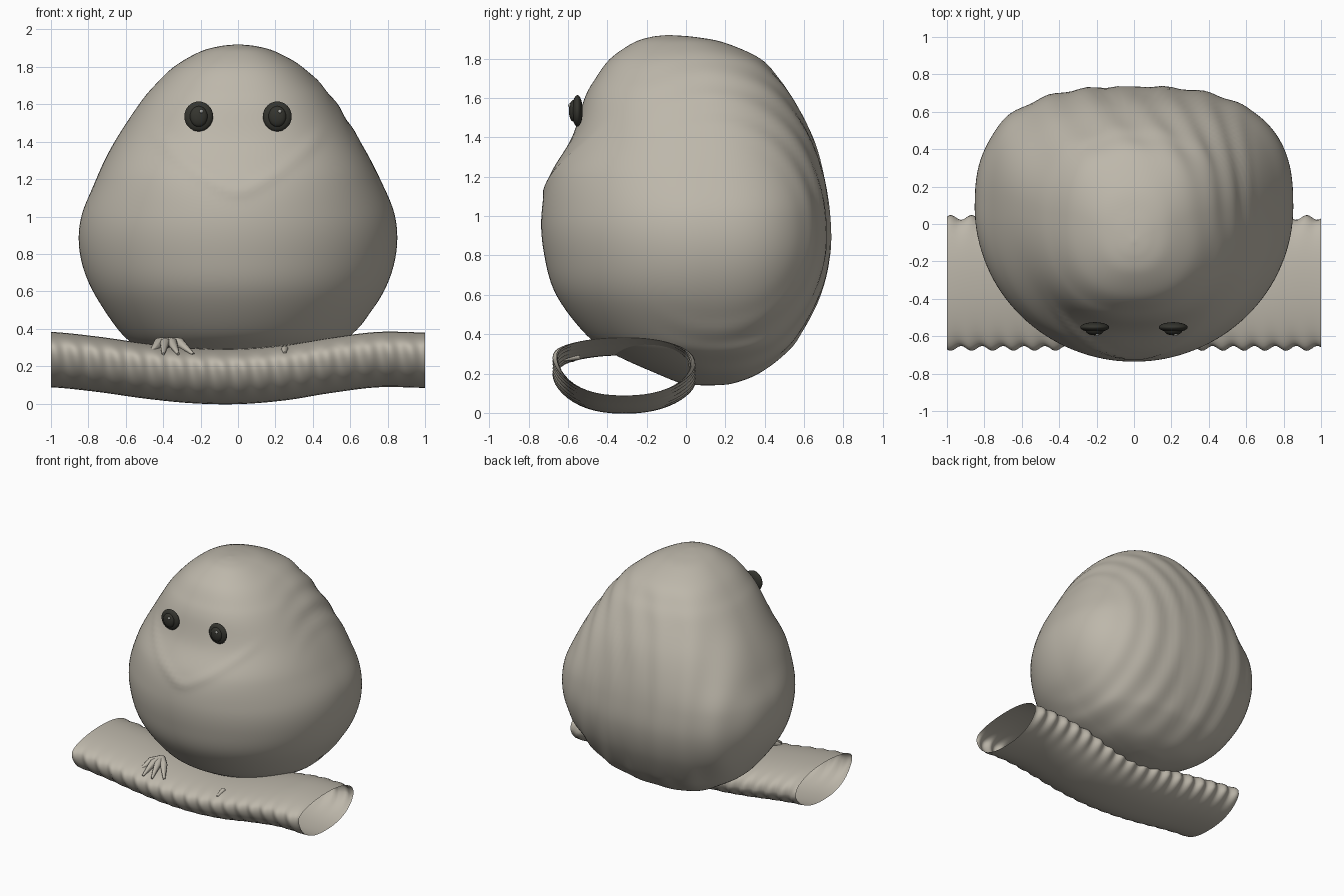
import bpy, bmesh, math
from mathutils import Vector

cube = bpy.data.objects.get("Cube")
if cube:
    bpy.data.objects.remove(cube, do_unlink=True)


def material(name, colour):
    mat = bpy.data.materials.new(name)
    mat.use_nodes = True
    mat.diffuse_color = (*colour, 1)
    mat.node_tree.nodes["Principled BSDF"].inputs["Base Color"].default_value = (*colour, 1)
    return mat


clay = material("warm grey clay", (0.51, 0.475, 0.405))
dark = material("dark eye", (0.035, 0.035, 0.028))
shine = material("eye highlight", (0.4, 0.4, 0.37))


def spline(points, t):
    """Smooth curve through rows of numbers, t running from zero to one."""
    last = len(points) - 1
    i = min(int(t * last), last - 1)
    f = t * last - i
    rows = [points[max(0, min(last, i + k))] for k in (-1, 0, 1, 2)]
    return [b + 0.5 * f * (c - a + f * (2 * a - 5 * b + 4 * c - d + f * (3 * (b - c) + d - a)))
            for a, b, c, d in zip(*rows)]


def finish(name, bm, mat):
    bmesh.ops.recalc_face_normals(bm, faces=bm.faces)
    mesh = bpy.data.meshes.new(name)
    bm.to_mesh(mesh)
    bm.free()
    obj = bpy.data.objects.new(name, mesh)
    bpy.context.collection.objects.link(obj)
    mesh.materials.append(mat)
    for poly in mesh.polygons:
        poly.use_smooth = True
    return obj


def loft(name, rings, mat, capped):
    bm = bmesh.new()
    loops = [[bm.verts.new(p) for p in ring] for ring in rings]
    n = len(loops[0])
    for a, b in zip(loops, loops[1:]):
        for i in range(n):
            j = (i + 1) % n
            bm.faces.new((a[i], a[j], b[j], b[i]))
    if capped:
        bm.faces.new(loops[0])
        bm.faces.new(loops[-1])
    return finish(name, bm, mat)


def power(value, exponent):
    return math.copysign(abs(value) ** exponent, value)


def ramp(value, start, end):
    f = max(0, min(1, (value - start) / (end - start)))
    return f * f * (3 - 2 * f)


# Body rows: height, half width, front edge, back edge
BODY = [
    (0.14, 0.02, 0.08, 0.14), (0.15, 0.14, -0.02, 0.24), (0.2, 0.34, -0.15, 0.37),
    (0.3, 0.53, -0.37, 0.50), (0.4, 0.64, -0.51, 0.58), (0.6, 0.78, -0.66, 0.68),
    (0.8, 0.845, -0.72, 0.73), (1.0, 0.84, -0.735, 0.73), (1.2, 0.76, -0.695, 0.70),
    (1.4, 0.655, -0.58, 0.64), (1.6, 0.53, -0.515, 0.54), (1.7, 0.45, -0.46, 0.47),
    (1.8, 0.345, -0.385, 0.375), (1.88, 0.205, -0.27, 0.20), (1.91, 0.1, -0.18, 0.05),
    (1.92, 0.01, -0.10, -0.08),
]
WING = Vector((0.8, 0.15, 0.95))


def body_point(row, angle):
    z, half, front, back = row
    mid = front + (back - front) * 0.56
    c, s = math.cos(angle), math.sin(angle)
    # Squarer shoulders behind, broader cheeks on the head
    e = 1 - 0.13 * ramp(z, 1.0, 1.4) if s < 0 else 0.75 + 0.14 * ramp(z, 1.0, 1.6)
    x = half * power(c, e)
    y = mid + (back - mid if s > 0 else mid - front) * power(s, e)
    # Feather folds sweeping across the back from one wing
    reach = (Vector((x, y, z)) - WING).length
    weight = ramp(reach, 0.4, 0.65) * ramp(s, -0.5, 0.2) * ramp(half, 0.1, 0.6)
    fold = 0.006 * weight * math.sin(38 * reach)
    x += fold * c
    y += fold * s
    # Heart-shaped face with a raised rim
    if s < 0 and abs(x) < 0.5:
        d = z - (1.11 + 0.5 * math.hypot(x, 0.05) + 0.5 * x * x)
        y -= 0.01 * ramp(0.5 - abs(x), 0, 0.12) * math.exp(-(d / 0.035) ** 2)
    return (x, y, z)


ROWS, SEGS = 110, 128
loft("body", [[body_point(spline(BODY, r / ROWS), math.tau * i / SEGS) for i in range(SEGS)]
              for r in range(ROWS + 1)], clay, True)

# Hollow perch with a sagging centre line and rippled edges
SAG = [(0.235,), (0.21,), (0.175,), (0.15,), (0.145,), (0.165,), (0.205,), (0.235,), (0.232,)]


def perch_point(t, angle):
    x = 2 * t - 1
    c, s = math.cos(angle), math.sin(angle)
    ripple = 0.013 * abs(c) ** 3 * math.sin(math.tau * x / 0.112 + 1.6 * s)
    y = -0.315 + 0.35 * power(c, 0.9) + ripple * c
    # Flat on top, keeled below, front edge lifted
    z = spline(SAG, t)[0] + 0.148 * power(s, 0.85 if s > 0 else 1.2)
    z += 0.045 * (1 - abs(s)) * (1 if c < 0 else 0.2) * abs(c)
    return (x, y, z)


loft("perch", [[perch_point(k / 160, math.tau * i / 48) for i in range(48)]
               for k in range(161)], clay, False)


def ellipsoid(name, centre, radii, mat):
    bm = bmesh.new()
    bmesh.ops.create_uvsphere(bm, u_segments=32, v_segments=16, radius=1)
    bmesh.ops.scale(bm, vec=radii, verts=bm.verts)
    bmesh.ops.translate(bm, vec=centre, verts=bm.verts)
    return finish(name, bm, mat)


# Eyes: flat dark lens, domed pupil and a small glint
for side, x in (("right", -0.21), ("left", 0.21)):
    ellipsoid(side + "_eye", (x, -0.552, 1.535), (0.077, 0.027, 0.08), dark)
    ellipsoid(side + "_pupil", (x, -0.572, 1.535), (0.047, 0.023, 0.055), dark)
    ellipsoid(side + "_glint", (x + 0.014, -0.59, 1.562), (0.01, 0.009, 0.01), shine)


# Feet: tapered toes bent over the perch
def toe(name, points, radii):
    curve = bpy.data.curves.new(name, "CURVE")
    curve.dimensions = "3D"
    curve.bevel_depth = 1
    curve.bevel_resolution = 2
    curve.use_fill_caps = True
    line = curve.splines.new("POLY")
    line.points.add(len(points) - 1)
    for p, co, r in zip(line.points, points, radii):
        p.co = (*co, 1)
        p.radius = r
    curve.materials.append(clay)
    obj = bpy.data.objects.new(name, curve)
    bpy.context.collection.objects.link(obj)


ankle = Vector((-0.38, -0.42, 0.325))
for label, spread, reach in (("outer", -0.09, 0.14), ("middle", -0.02, 0.19),
                             ("inner", 0.06, 0.19), ("side", 0.14, 0.15)):
    knuckle = ankle + Vector((spread * 0.5, -reach * 0.5, 0))
    tip = ankle + Vector((spread, -reach - 0.02, -0.06))
    toe("right_foot_" + label + "_toe", (ankle, knuckle, tip), (0.03, 0.027, 0.008))
toe("left_foot_claw", ((0.25, -0.54, 0.29), (0.25, -0.62, 0.27)), (0.02, 0.008))
